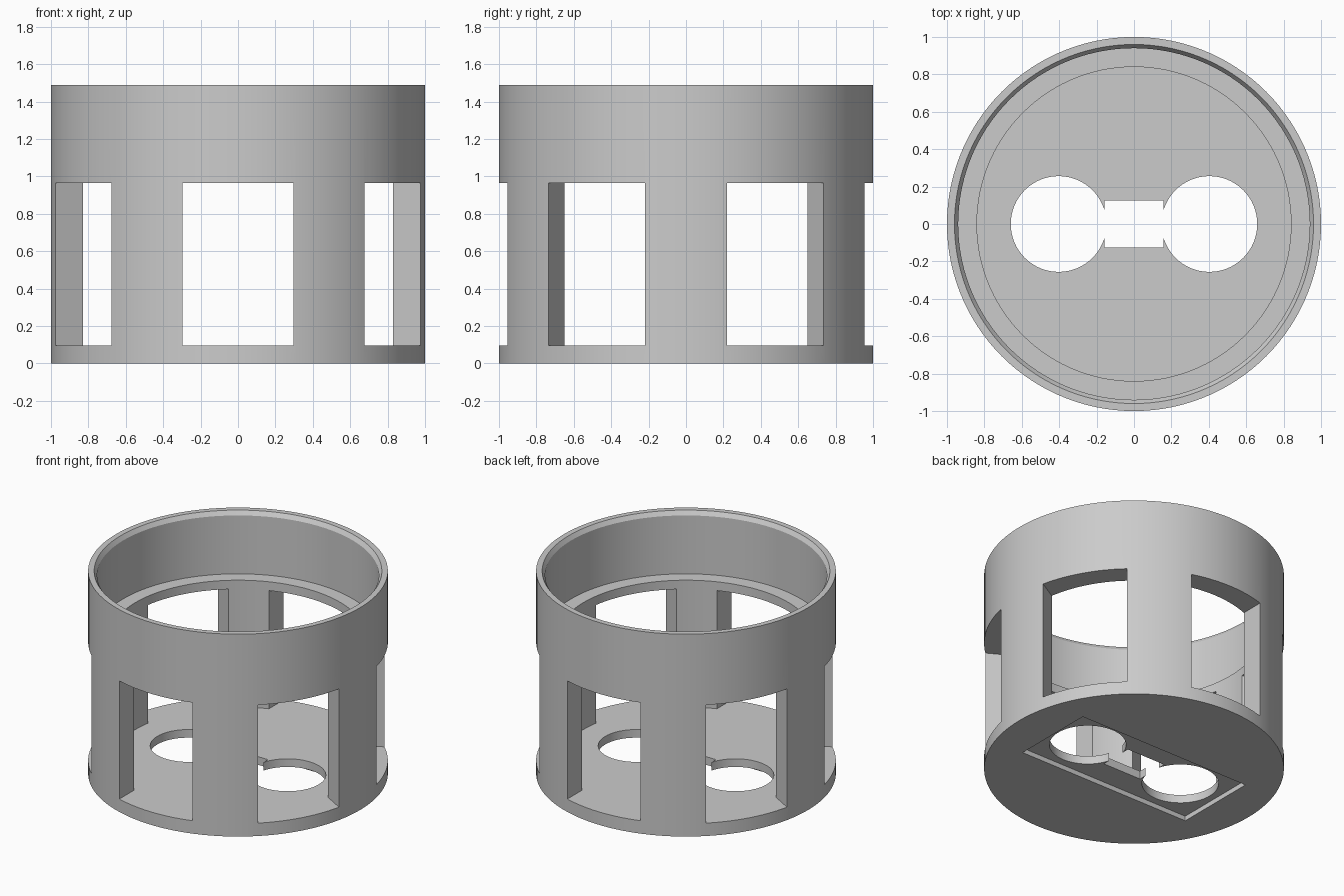
import bpy
import bmesh
from math import cos, sin, pi, radians
from mathutils import Matrix

old = bpy.data.objects.get("Cube")
if old:
    bpy.data.objects.remove(old, do_unlink=True)

SEGMENTS = 120
FLOOR = 0.095        # top of the base plate and bottom of the windows
WINDOW_TOP = 0.965

grey = bpy.data.materials.new("light_grey")
grey.use_nodes = True
colour = (0.6, 0.6, 0.6, 1)
grey.diffuse_color = colour
grey.node_tree.nodes["Principled BSDF"].inputs["Base Color"].default_value = colour


def make_object(name, bm):
    bmesh.ops.recalc_face_normals(bm, faces=bm.faces)
    mesh = bpy.data.meshes.new(name)
    bm.to_mesh(mesh)
    bm.free()
    mesh.materials.append(grey)
    obj = bpy.data.objects.new(name, mesh)
    bpy.context.collection.objects.link(obj)
    return obj


def circle(radius, cx=0, count=SEGMENTS):
    return [(cx + radius * cos(2 * pi * i / count), radius * sin(2 * pi * i / count))
            for i in range(count)]


def rectangle(x0, x1, half_y):
    return [(x0, -half_y), (x1, -half_y), (x1, half_y), (x0, half_y)]


def lathe(name, profile):
    """Turn a profile of (radius, height) and close both ends with flat caps."""
    bm = bmesh.new()
    rings = [[bm.verts.new((x, y, z)) for x, y in circle(r)] for r, z in profile]
    for a, b in zip(rings, rings[1:]):
        for i in range(SEGMENTS):
            j = (i + 1) % SEGMENTS
            bm.faces.new((a[i], a[j], b[j], b[i]))
    bm.faces.new(rings[0])
    bm.faces.new(rings[-1])
    return make_object(name, bm)


def prism(name, outline, z0, z1, turn=0):
    """Upright prism over an outline, turned about the z axis."""
    bm = bmesh.new()
    low = [bm.verts.new((x, y, z0)) for x, y in outline]
    high = [bm.verts.new((x, y, z1)) for x, y in outline]
    bm.faces.new(low)
    bm.faces.new(high)
    for i in range(len(outline)):
        j = (i + 1) % len(outline)
        bm.faces.new((low[i], low[j], high[j], high[i]))
    bmesh.ops.transform(bm, matrix=Matrix.Rotation(turn, 4, 'Z'), verts=bm.verts)
    obj = make_object(name, bm)
    obj.hide_render = True
    return obj


# Cup-shaped housing: wall, bevelled rim, inner ledge and base plate
housing = lathe("housing", [
    (1, 0), (1, 1.49), (0.96, 1.49), (0.94, 1.46),
    (0.94, 1.03), (0.84, 1.03), (0.84, FLOOR)])

# Six parallel-sided windows around the wall
cutters = [prism("window_cutter", rectangle(0.7, 1.2, 0.298), FLOOR, WINDOW_TOP,
                 radians(30 + 60 * i)) for i in range(6)]

# Shallow rectangular recess under the base
cutters.append(prism("recess_cutter", rectangle(-0.708, 0.708, 0.312), -0.1, 0.035))

# Two round holes joined by a slot
for side in (-1, 1):
    cutters.append(prism("hole_cutter", circle(0.256, 0.403 * side, 64), -0.2, 0.3))
cutters.append(prism("slot_cutter", rectangle(-0.157, 0.157, 0.125), -0.2, 0.3))

# Cut everything out, then drop the cutters
for cutter in cutters:
    cut = housing.modifiers.new(cutter.name, 'BOOLEAN')
    cut.operation = 'DIFFERENCE'
    cut.solver = 'EXACT'
    cut.object = cutter
depsgraph = bpy.context.evaluated_depsgraph_get()
result = bpy.data.meshes.new_from_object(housing.evaluated_get(depsgraph))
housing.modifiers.clear()
housing.data = result
for cutter in cutters:
    bpy.data.objects.remove(cutter, do_unlink=True)

# Smooth the round walls and keep the edges sharp
bpy.ops.object.select_all(action='DESELECT')
housing.select_set(True)
bpy.context.view_layer.objects.active = housing
bpy.ops.object.shade_smooth_by_angle(angle=radians(20))
